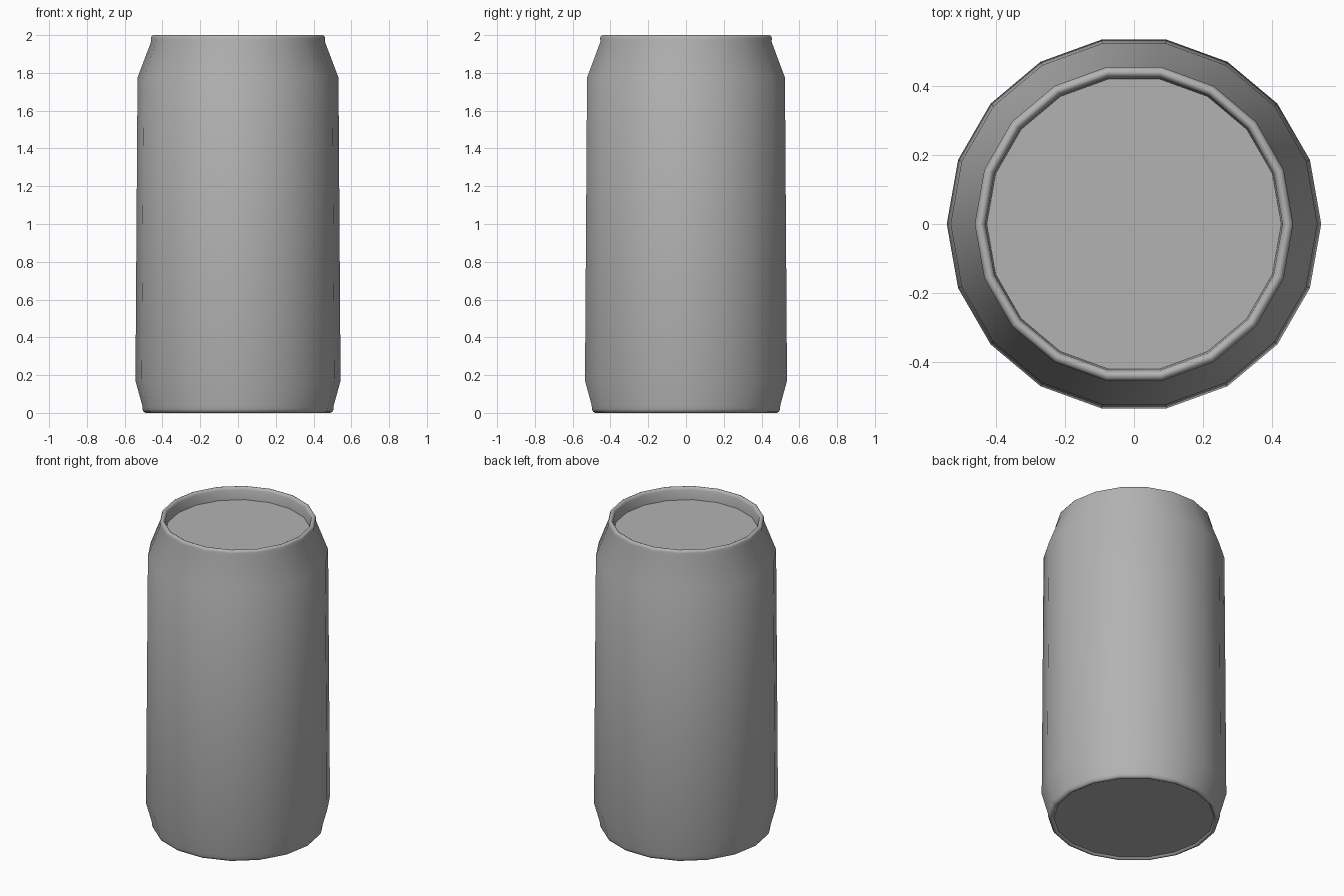
import bpy, bmesh, math

if "Cube" in bpy.data.objects:
    bpy.data.objects.remove(bpy.data.objects["Cube"])

SIDES = 18

# Mid-grey metal
metal = bpy.data.materials.new("grey_metal")
metal.diffuse_color = (0.45, 0.45, 0.45, 1)
metal.use_nodes = True
metal.node_tree.nodes["Principled BSDF"].inputs["Base Color"].default_value = metal.diffuse_color


def make_ring(bm, r, z):
    return [bm.verts.new((r * math.cos(2 * math.pi * i / SIDES),
                          r * math.sin(2 * math.pi * i / SIDES), z))
            for i in range(SIDES)]


def finish(name, bm, smooth_angle):
    mesh = bpy.data.meshes.new(name)
    bm.to_mesh(mesh)
    bm.free()
    mesh.materials.append(metal)
    obj = bpy.data.objects.new(name, mesh)
    bpy.context.collection.objects.link(obj)
    bpy.ops.object.select_all(action='DESELECT')
    obj.select_set(True)
    bpy.context.view_layer.objects.active = obj
    bpy.ops.object.shade_smooth_by_angle(angle=math.radians(smooth_angle))


def lathe(name, profile, smooth_angle=80):
    """Spin a (radius, z) profile round the z axis."""
    bm = bmesh.new()
    rings = [make_ring(bm, r, z) for r, z in profile]
    for low, high in zip(rings, rings[1:]):
        for i in range(SIDES):
            j = (i + 1) % SIDES
            bm.faces.new((low[i], low[j], high[j], high[i]))
    finish(name, bm, smooth_angle)


def disc(name, radius, z, up=True):
    bm = bmesh.new()
    ring = make_ring(bm, radius, z)
    bm.faces.new(ring if up else ring[::-1])
    finish(name, bm, 30)


# Can wall: foot ring, tapered body, shoulder, rolled rim and inner lip
lathe("can_body", [
    (0.472, 0.012), (0.478, 0.004), (0.487, 0.0), (0.499, 0.006),
    (0.506, 0.02), (0.507, 0.04),
    (0.543, 0.17), (0.532, 1.775),
    (0.460, 1.965), (0.462, 1.985), (0.456, 1.996), (0.446, 2.0),
    (0.437, 1.996), (0.431, 1.983), (0.427, 1.92),
])

# Recessed top lid and bottom plate
disc("lid", 0.427, 1.92)
disc("base_plate", 0.472, 0.012, up=False)
